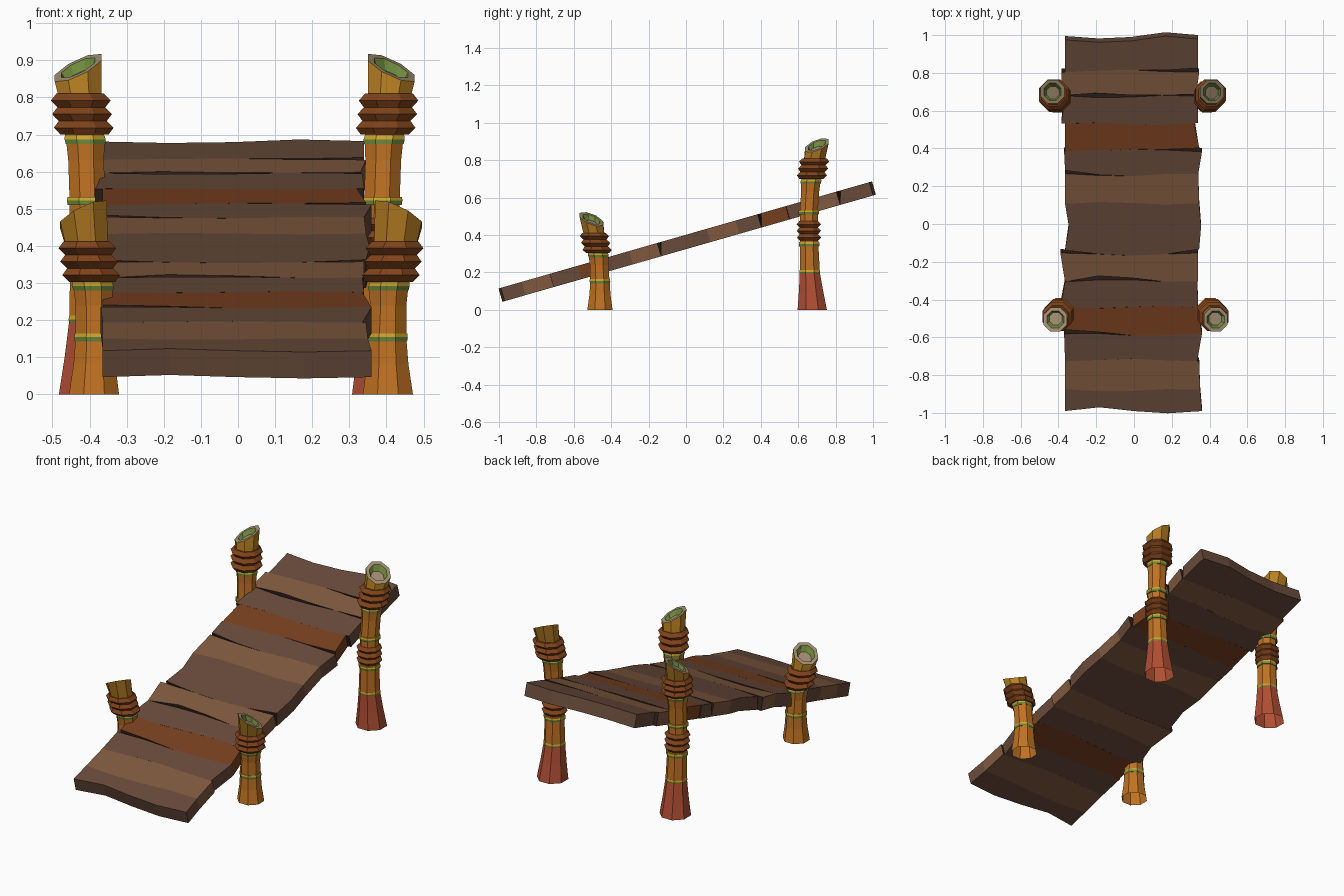
import bpy, bmesh, math
from mathutils import Matrix, Vector

if "Cube" in bpy.data.objects:
    bpy.data.objects.remove(bpy.data.objects["Cube"])


def mat(name, hexcol):
    m = bpy.data.materials.new(name)
    c = [int(hexcol[i:i + 2], 16) / 255 for i in (0, 2, 4)]
    m.diffuse_color = [((v + 0.055) / 1.055) ** 2.4 if v > 0.04 else v / 12.92 for v in c] + [1]
    m.use_nodes = True
    m.node_tree.nodes["Principled BSDF"].inputs["Base Color"].default_value = m.diffuse_color
    return m


MATS = {
    'L': mat('light_plank', '80593F'), 'D': mat('dark_plank', '684A3A'),
    'R': mat('red_plank', '78401F'), 'K': mat('dark_gap', '2E211B'),
    'red': mat('root_red', 'B04E33'), 'orange': mat('cane_orange', 'C07222'),
    'gold': mat('cane_gold', 'B87F22'), 'wrap': mat('rope_brown', '81431B'),
    'green': mat('node_green', '6E8A3C'), 'yellow': mat('node_yellow', 'CDA62E'),
    'rim': mat('cut_rim', 'A08B70'),
}


def finish(bm, name, keys):
    me = bpy.data.meshes.new(name)
    for k in keys:
        me.materials.append(MATS[k])
    bm.to_mesh(me)
    bm.free()
    ob = bpy.data.objects.new(name, me)
    bpy.context.collection.objects.link(ob)
    return ob


# ---- Sloping deck: planks laid flat, then tilted ----
TILT, HALF = math.radians(16), 0.037
DECK = Matrix.Translation((0, 0, 0.363)) @ Matrix.Rotation(TILT, 4, 'X')
# start y, colour, left x (front, back), right x (front, back)
PLANKS = [
    (-0.98, 'D', -.365, -.365, .36, .35), (-0.87, 'L', -.365, -.365, .35, .345),
    (-0.71, 'D', -.365, -.37, .335, .36), (-0.575, 'R', -.365, -.365, .36, .335),
    (-0.43, 'D', -.39, -.365, .34, .335), (-0.29, 'L', -.365, -.39, .34, .34),
    (-0.15, 'D', -.365, -.345, .345, .355), (0.0, 'D', -.345, -.365, .355, .345),
    (0.12, 'L', -.365, -.365, .345, .34), (0.27, 'D', -.365, -.37, .34, .36),
    (0.40, 'R', -.365, -.365, .345, .32), (0.54, 'D', -.385, -.365, .34, .335),
    (0.685, 'L', -.385, -.385, .33, .345), (0.82, 'D', -.365, -.365, .34, .34),
]
END_Y = 0.98
FRAC = [0, .25, .5, .75, 1]
FRONT_EDGE = [0, .02, 0, -.012, 0]
BACK_EDGE = [-.005, -.018, -.01, .015, 0]
# width of the open crack in front of a plank, along x
CRACKS = {3: [.022, .008, 0, 0, 0], 5: [0, .022, .01, 0, 0], 6: [.015, 0, 0, 0, .02],
          9: [.018, .004, 0, 0, 0], 10: [0, 0, 0, .004, .02],
          12: [0, .025, .012, 0, .012], 13: [0, 0, 0, .008, .022]}
N = len(PLANKS)


def edge(i):
    base = PLANKS[i][0] if i < N else END_Y
    wob = FRONT_EDGE if i == 0 else BACK_EDGE if i == N else \
        [.007 * math.sin(i * 2.3 + k * 1.7) for k in range(5)]
    return [(base + w + (.01 if i == N else 0)) / math.cos(TILT) for w in wob]


for i, (_, col, l0, l1, r0, r1) in enumerate(PLANKS):
    bm = bmesh.new()
    crack = CRACKS.get(i, [0] * 5)
    rows = []
    for us, l, r, z, off in ((edge(i), l0, r0, -HALF, [0] * 5), (edge(i), l0, r0, HALF, crack),
                             (edge(i + 1), l1, r1, HALF, [0] * 5), (edge(i + 1), l1, r1, -HALF, [0] * 5)):
        rows.append([bm.verts.new(DECK @ Vector((l + (r - l) * f, u + o, z)))
                     for f, u, o in zip(FRAC, us, off)])
    for j in range(4):
        a, b = rows[j], rows[(j + 1) % 4]
        inner = (j == 0 and i > 0) or (j == 2 and i < N - 1)
        for k in range(4):
            bm.faces.new((a[k], a[k + 1], b[k + 1], b[k])).material_index = int(inner)
    for k in (0, 4):
        bm.faces.new([r[k] for r in rows])
    bmesh.ops.recalc_face_normals(bm, faces=bm.faces)
    finish(bm, f'plank_{i + 1}', [col, 'K'])


# ---- Cane posts: eight-sided sleeves along a leaning path ----
def centre(path, z):
    for (z0, x0, y0), (z1, x1, y1) in zip(path, path[1:]):
        if z <= z1 or z1 == path[-1][0]:
            t = (z - z0) / (z1 - z0)
            return x0 + (x1 - x0) * t, y0 + (y1 - y0) * t


def sleeve(name, path, place, profile, keys, colours, cap=False):
    """profile: (z, radius, cut amount); colours: material slot per segment"""
    sx, sy, shift = place
    bm = bmesh.new()
    rings = []
    for z, r, cut in profile:
        cx, cy = centre(path, z)
        ring = []
        for k in range(8):
            a = (k + .5) * math.pi / 4
            dx, dy = r * math.cos(a), r * math.sin(a)
            ring.append(bm.verts.new((sx * (cx + dx) + shift, sy * (cy + dy),
                                      z + cut * (-.45 * dx + .35 * dy))))
        rings.append(ring)
    for a, b, c in zip(rings, rings[1:], colours):
        for k in range(8):
            f = (a[k], a[(k + 1) % 8], b[(k + 1) % 8], b[k])
            bm.faces.new(f if sx * sy > 0 else f[::-1]).material_index = c
    if cap:
        f = bm.faces.new(rings[-1] if sx * sy > 0 else rings[-1][::-1])
        f.material_index = colours[-1] + 1
    finish(bm, name, keys)


def rope(name, path, place, z0, z1, r):
    h = (z1 - z0) / 6
    prof = [(z0 + h * k, r if k % 2 else r - .017, 0) for k in range(7)]
    prof = [(z0, .045, 0)] + prof + [(z1, .045, 0)]
    sleeve(name, path, place, prof, ['wrap'], [0] * 8)


def node(name, path, place, z, r=.058):
    prof = [(z - .01, r - .012, 0), (z - .01, r, 0), (z + .002, r + .002, 0),
            (z + .012, r, 0), (z + .012, r - .012, 0)]
    sleeve(name, path, place, prof, ['green', 'yellow'], [0, 0, 1, 1])


def post(name, path, place, lower, low_cols, top, ropes, nodes):
    # stem with hollow slanted top: rim, green inner wall, pale floor
    prof = lower + [(top - .08, .061, .3), (top, .068, 1), (top, .049, 1),
                    (top - .012, .043, 1), (top - .025, .036, 1)]
    cols = low_cols + [2, 2, 3, 4, 4]
    sleeve(name + '_stem', path, place, prof,
           ['red', 'orange', 'gold', 'rim', 'green', 'rim'], cols, cap=True)
    for n, (z0, z1, r) in enumerate(ropes):
        rope(f'{name}_rope_{n + 1}', path, place, z0, z1, r)
    for n, z in enumerate(nodes):
        node(f'{name}_node_{n + 1}', path, place, z)


BACK_PATH = [(0, .395, .675), (.2, .392, .662), (.5, .396, .655), (.68, .402, .667),
             (.76, .412, .68), (.88, .422, .70)]
FRONT_PATH = [(0, .396, .46), (.15, .394, .46), (.285, .398, .467),
              (.36, .41, .484), (.48, .424, .505)]
for side, sx in (('left', -1), ('right', 1)):
    post(f'back_{side}_post', BACK_PATH, (sx, 1, -.009),
         [(0, .085, 0), (.1, .07, 0), (.2, .058, 0), (.36, .053, 0), (.52, .052, 0),
          (.63, .052, 0), (.68, .056, 0)], [0, 0, 1, 1, 1, 1, 1][:6],
         .88, [(.37, .475, .07), (.70, .81, .087)], [.2, .35, .52, .685])
    post(f'front_{side}_post', FRONT_PATH, (sx, -1, .008),
         [(0, .073, 0), (.08, .061, 0), (.15, .056, 0), (.24, .053, 0), (.285, .057, 0)],
         [1, 1, 1, 1], .485, [(.303, .412, .084)], [.152, .29])
